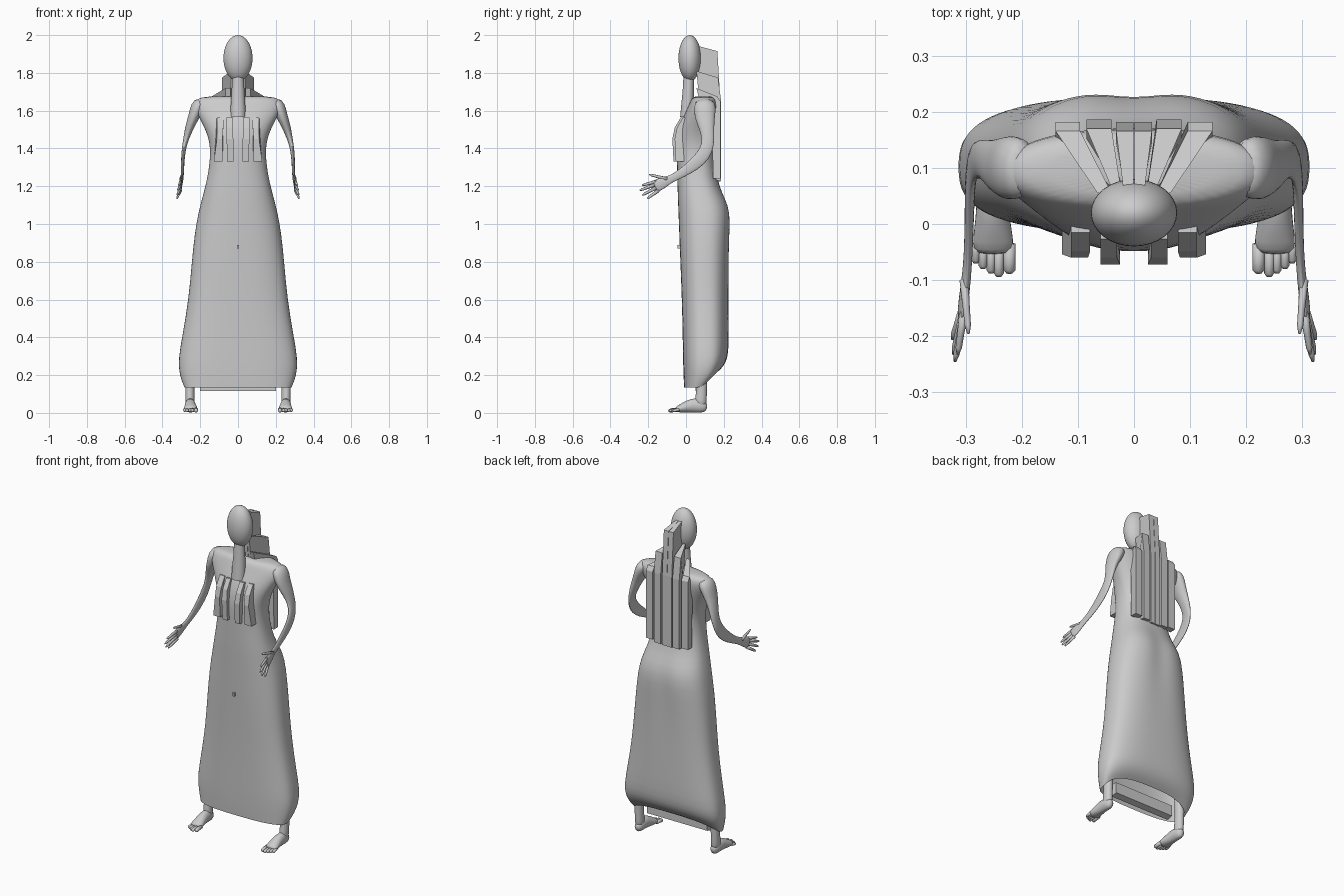
import bpy, bmesh, math
from mathutils import Vector


def finish(name, bm, smooth=True, subdiv=0):
    bmesh.ops.recalc_face_normals(bm, faces=bm.faces[:])
    me = bpy.data.meshes.new(name)
    bm.to_mesh(me)
    bm.free()
    ob = bpy.data.objects.new(name, me)
    bpy.context.collection.objects.link(ob)
    for p in me.polygons:
        p.use_smooth = smooth
    if subdiv:
        ob.modifiers.new("Smooth", 'SUBSURF').levels = subdiv
        ob.modifiers["Smooth"].render_levels = subdiv
    return ob


def skin(bm, rings, cap_start=True, cap_end=True):
    loops = [[bm.verts.new(p) for p in r] for r in rings]
    n = len(loops[0])
    for a, b in zip(loops, loops[1:]):
        for i in range(n):
            j = (i + 1) % n
            bm.faces.new((a[i], a[j], b[j], b[i]))
    if cap_start:
        bm.faces.new(loops[0][::-1])
    if cap_end:
        bm.faces.new(loops[-1])


def add_tube(bm, pts, side, n=10):
    """Tube through (x, y, z, radius along x, radius across)."""
    c = [Vector((p[0] * side, p[1], p[2])) for p in pts]
    rings = []
    for i, p in enumerate(pts):
        t = (c[min(i + 1, len(c) - 1)] - c[max(i - 1, 0)]).normalized()
        u = (Vector((1, 0, 0)) - t * t.x).normalized()
        v = t.cross(u)
        rings.append([c[i] + u * p[3] * math.cos(k * math.tau / n)
                      + v * p[4] * math.sin(k * math.tau / n) for k in range(n)])
    skin(bm, rings)


def prism(name, prof):
    """Solid from a side profile of (y, z, x left, x right)."""
    bm = bmesh.new()
    skin(bm, [[(p[2], p[0], p[1]) for p in prof], [(p[3], p[0], p[1]) for p in prof]])
    return finish(name, bm, smooth=False)


def body_ring(z, w, yf, yb, e, hem=0.0, dip=0.0, n=40):
    ring = []
    for k in range(n):
        a = k * math.tau / n
        c, s = math.cos(a), math.sin(a)
        x = w * math.copysign(abs(c) ** (2 / e), c)
        y = (yf + yb) / 2 + (yb - yf) / 2 * math.copysign(abs(s) ** (2 / e), s)
        if s > 0:
            y -= dip * math.exp(-(x / 0.05) ** 2)
        ring.append((x, y, z + hem * max(0, s)))
    return ring


# Long dress, open at the hem, and bodice with shoulders
rows = [
    (0.135, 0.285, -0.01, 0.15, 2.8, 0.07), (0.17, 0.30, -0.012, 0.185, 2.8, 0.06),
    (0.22, 0.313, -0.014, 0.213, 2.8, 0.05), (0.29, 0.316, -0.016, 0.225, 2.8, 0.03),
    (0.42, 0.293, -0.018, 0.227, 2.7), (0.60, 0.262, -0.022, 0.226, 2.7),
    (0.80, 0.245, -0.03, 0.228, 2.6, 0, 0.005), (0.95, 0.230, -0.036, 0.235, 2.5, 0, 0.012),
    (1.06, 0.210, -0.04, 0.24, 2.5, 0, 0.014), (1.13, 0.192, -0.043, 0.215, 2.5, 0, 0.008),
    (1.20, 0.172, -0.045, 0.175, 2.5), (1.30, 0.152, -0.047, 0.155, 2.4),
    (1.40, 0.145, -0.05, 0.155, 2.4), (1.47, 0.16, -0.045, 0.16, 2.4),
    (1.53, 0.188, -0.03, 0.165, 2.3), (1.58, 0.215, -0.008, 0.17, 2.3),
    (1.63, 0.24, 0.015, 0.172, 2.3), (1.662, 0.222, 0.028, 0.165, 2.3),
    (1.678, 0.17, 0.045, 0.145, 2.3)]
bm = bmesh.new()
skin(bm, [body_ring(*r) for r in rows], cap_start=False)
finish("dress", bm, subdiv=1)

# Straight panel under the hem
prism("hem_panel", [(0.05, 0.115, -0.2, 0.2), (0.085, 0.125, -0.2, 0.2),
                    (0.085, 0.19, -0.2, 0.2), (0.05, 0.19, -0.2, 0.2)])

# Small front stud
prism("front_stud", [(-0.045, 0.87, -0.005, 0.005), (-0.02, 0.87, -0.005, 0.005),
                     (-0.02, 0.89, -0.005, 0.005), (-0.045, 0.89, -0.005, 0.005)])

# Head and neck
bm = bmesh.new()
bmesh.ops.create_uvsphere(bm, u_segments=32, v_segments=20, radius=1)
for v in bm.verts:
    v.co = Vector((v.co.x * 0.077, 0.02 + v.co.y * 0.06, 1.878 + v.co.z * 0.122))
finish("head", bm)
bm = bmesh.new()
add_tube(bm, [(0, 0.015, 1.79, 0.03, 0.028), (0, 0.012, 1.70, 0.034, 0.03),
              (0, 0.008, 1.62, 0.039, 0.034), (0, 0.005, 1.565, 0.04, 0.036)], 1, 24)
bpy.context.view_layer.objects.active = finish("neck", bm)
bpy.context.object.select_set(True)
bpy.ops.object.shade_smooth_by_angle()

for s, label in ((1, "left"), (-1, "right")):
    # Arm with rounded sleeve, flattened forearm and palm
    bm = bmesh.new()
    add_tube(bm, [(0.19, 0.10, 1.655, 0.03, 0.05), (0.215, 0.10, 1.62, 0.04, 0.06),
                  (0.233, 0.10, 1.57, 0.03, 0.056), (0.25, 0.105, 1.53, 0.026, 0.046),
                  (0.267, 0.115, 1.48, 0.019, 0.036), (0.283, 0.117, 1.42, 0.012, 0.034),
                  (0.291, 0.095, 1.365, 0.010, 0.038), (0.293, 0.045, 1.315, 0.009, 0.034),
                  (0.294, -0.02, 1.27, 0.008, 0.025), (0.297, -0.08, 1.238, 0.008, 0.018),
                  (0.301, -0.115, 1.222, 0.009, 0.03), (0.306, -0.155, 1.203, 0.009, 0.034),
                  (0.307, -0.165, 1.198, 0.007, 0.03)], s, 14)
    finish(label + "_arm", bm, subdiv=1)

    # Fingers and thumb: base and tip in side view
    bm = bmesh.new()
    for y0, z0, x1, y1, z1 in ((-0.155, 1.226, 0.314, -0.232, 1.205),
                               (-0.16, 1.21, 0.319, -0.245, 1.178),
                               (-0.155, 1.193, 0.322, -0.232, 1.153),
                               (-0.145, 1.178, 0.324, -0.205, 1.135),
                               (-0.10, 1.238, 0.295, -0.195, 1.262)):
        p, q = Vector((0.303, y0, z0)), Vector((x1, y1, z1))
        add_tube(bm, [(*p.lerp(q, f), r * 0.8, r) for f, r in
                      ((0, 0.01), (0.5, 0.008), (0.85, 0.007), (1, 0.003))], s, 8)
    finish(label + "_fingers", bm)

    # Lower leg and foot
    bm = bmesh.new()
    add_tube(bm, [(0.255, 0.085, 0.34, 0.036, 0.036), (0.255, 0.085, 0.2, 0.027, 0.03),
                  (0.255, 0.083, 0.12, 0.024, 0.028), (0.254, 0.078, 0.06, 0.026, 0.033),
                  (0.254, 0.075, 0.03, 0.022, 0.03)], s, 14)
    add_tube(bm, [(0.253, 0.112, 0.026, 0.012, 0.018), (0.253, 0.095, 0.03, 0.026, 0.03),
                  (0.253, 0.05, 0.043, 0.028, 0.042), (0.252, 0.01, 0.034, 0.031, 0.033),
                  (0.251, -0.03, 0.023, 0.038, 0.022), (0.251, -0.055, 0.017, 0.036, 0.014)], s, 14)
    finish(label + "_foot", bm, subdiv=1)
    bm = bmesh.new()
    for x, tip, r in ((0.222, -0.088, 0.011), (0.241, -0.094, 0.009), (0.255, -0.088, 0.008),
                      (0.269, -0.08, 0.008), (0.282, -0.07, 0.008)):
        add_tube(bm, [(x, -0.035, 0.018, r, r), (x, tip + 0.02, 0.015, r, r),
                      (x, tip + 0.006, 0.012, r, r), (x, tip, 0.011, r / 2, r / 2)], s, 8)
    finish(label + "_toes", bm)

    # Chest tassels: x range at top and bottom, front depth
    for i, (a, b, c, d, f) in enumerate(((0.03, 0.06, 0.025, 0.058, -0.072),
                                         (0.078, 0.112, 0.082, 0.128, -0.06))):
        prism(f"{label}_chest_strip_{i}",
              [(0.03, 1.56, s * a, s * b), (f + 0.045, 1.565, s * a, s * b),
               (f + 0.012, 1.51, s * a, s * b), (f, 1.45, s * c, s * b),
               (f + 0.006, 1.33, s * c, s * d), (0.0, 1.33, s * c, s * d)])

    # Fanned hair slabs: inner x range, outer x range, root z, crest z, outer y, end z
    for i, (a, b, c, d, zr, zc, yo, ze) in enumerate((
            (0.001, 0.018, 0.001, 0.032, 1.945, 1.915, 0.178, 1.225),
            (0.022, 0.036, 0.040, 0.085, 1.81, 1.775, 0.182, 1.23),
            (0.04, 0.065, 0.096, 0.140, 1.72, 1.675, 0.178, 1.24))):
        prism(f"{label}_hair_{i}",
              [(0.055, zr, s * a, s * b), (yo - 0.012, zc, s * c, s * d),
               (yo + 0.004, 1.65, s * c, s * d), (yo + 0.004, ze, s * c, s * d),
               (yo - 0.035, ze, s * c, s * d), (yo - 0.04, 1.6, s * c, s * d),
               (0.07, 1.66, s * a, s * b)])
